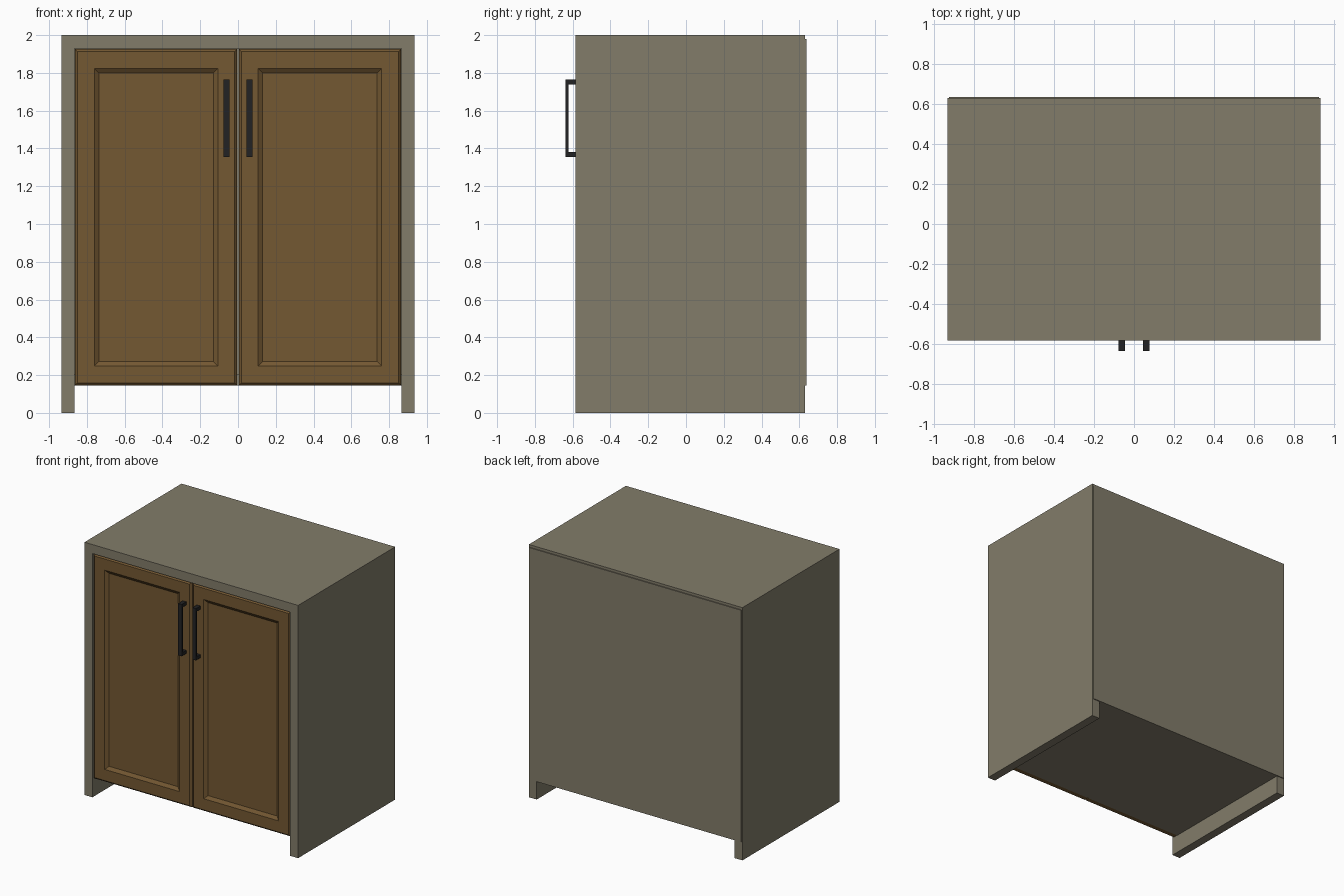
import bpy, bmesh

if "Cube" in bpy.data.objects:
    bpy.data.objects.remove(bpy.data.objects["Cube"])


def material(name, rgb):
    m = bpy.data.materials.new(name)
    m.diffuse_color = (*rgb, 1)
    m.use_nodes = True
    m.node_tree.nodes["Principled BSDF"].inputs["Base Color"].default_value = m.diffuse_color
    return m


GREY = material("grey_brown paint", (0.223, 0.202, 0.144))
WOOD = material("brown wood", (0.174, 0.098, 0.032))
BLACK = material("black metal", (0.016, 0.016, 0.017))


def finish(name, bm, mat):
    bmesh.ops.recalc_face_normals(bm, faces=bm.faces)
    me = bpy.data.meshes.new(name)
    bm.to_mesh(me)
    bm.free()
    me.materials.append(mat)
    ob = bpy.data.objects.new(name, me)
    bpy.context.collection.objects.link(ob)
    return ob


def box(name, lo, hi, mat):
    bm = bmesh.new()
    bmesh.ops.create_cube(bm, size=1)
    for v in bm.verts:
        v.co = [(a + b) / 2 + c * (b - a) for a, b, c in zip(lo, hi, v.co)]
    return finish(name, bm, mat)


def extrude_y(name, profile, y0, y1, mat):
    # x-z outline pushed from y0 to y1
    bm = bmesh.new()
    face = bm.faces.new([bm.verts.new((x, y0, z)) for x, z in profile])
    new = bmesh.ops.extrude_face_region(bm, geom=[face])["geom"]
    bmesh.ops.translate(bm, vec=(0, y1 - y0, 0),
                        verts=[g for g in new if isinstance(g, bmesh.types.BMVert)])
    return finish(name, bm, mat)


def door(name, x0, x1, z0, z1):
    # nested rectangles: (inset, y) from the back face to the sunken panel
    steps = [(0, -0.53), (0, -0.566), (0.014, -0.58), (0.102, -0.58), (0.127, -0.562)]
    bm = bmesh.new()
    rings = []
    for i, y in steps:
        rings.append([bm.verts.new(p) for p in ((x0 + i, y, z0 + i), (x1 - i, y, z0 + i),
                                                (x1 - i, y, z1 - i), (x0 + i, y, z1 - i))])
    for a, b in zip(rings, rings[1:]):
        for k in range(4):
            n = (k + 1) % 4
            bm.faces.new((a[k], a[n], b[n], b[k]))
    bm.faces.new(rings[0])
    bm.faces.new(rings[-1])
    return finish(name, bm, WOOD)


def handle(name, x):
    # C-shaped pull: y-z outline given a width in x
    w, out, inn, wall = 0.016, -0.637, -0.622, -0.575
    z0, z1, t = 1.355, 1.765, 0.026
    pts = [(wall, z0), (out, z0), (out, z1), (wall, z1),
           (wall, z1 - t), (inn, z1 - t), (inn, z0 + t), (wall, z0 + t)]
    bm = bmesh.new()
    face = bm.faces.new([bm.verts.new((x - w, y, z)) for y, z in pts])
    new = bmesh.ops.extrude_face_region(bm, geom=[face])["geom"]
    bmesh.ops.translate(bm, vec=(2 * w, 0, 0),
                        verts=[g for g in new if isinstance(g, bmesh.types.BMVert)])
    return finish(name, bm, BLACK)


# Carcass: two sides and top as one arch
X, XI, TOP, FLOOR = 0.935, 0.866, 1.929, 0.145
extrude_y("side_and_top_frame",
          [(-X, 0), (-XI, 0), (-XI, TOP), (XI, TOP), (XI, 0), (X, 0), (X, 2), (-X, 2)],
          -0.584, 0.63, GREY)
box("bottom_panel", (-XI, -0.53, FLOOR), (XI, 0.63, FLOOR + 0.06), GREY)
box("back_panel", (-0.928, 0.622, FLOOR), (0.928, 0.637, 1.98), GREY)

# Doors and handles, mirrored about x = 0
for side, s in (("left", -1), ("right", 1)):
    a, b = sorted((s * 0.004, s * 0.863))
    door(side + "_door", a, b, FLOOR, 1.926)
    handle(side + "_handle", s * 0.062)
